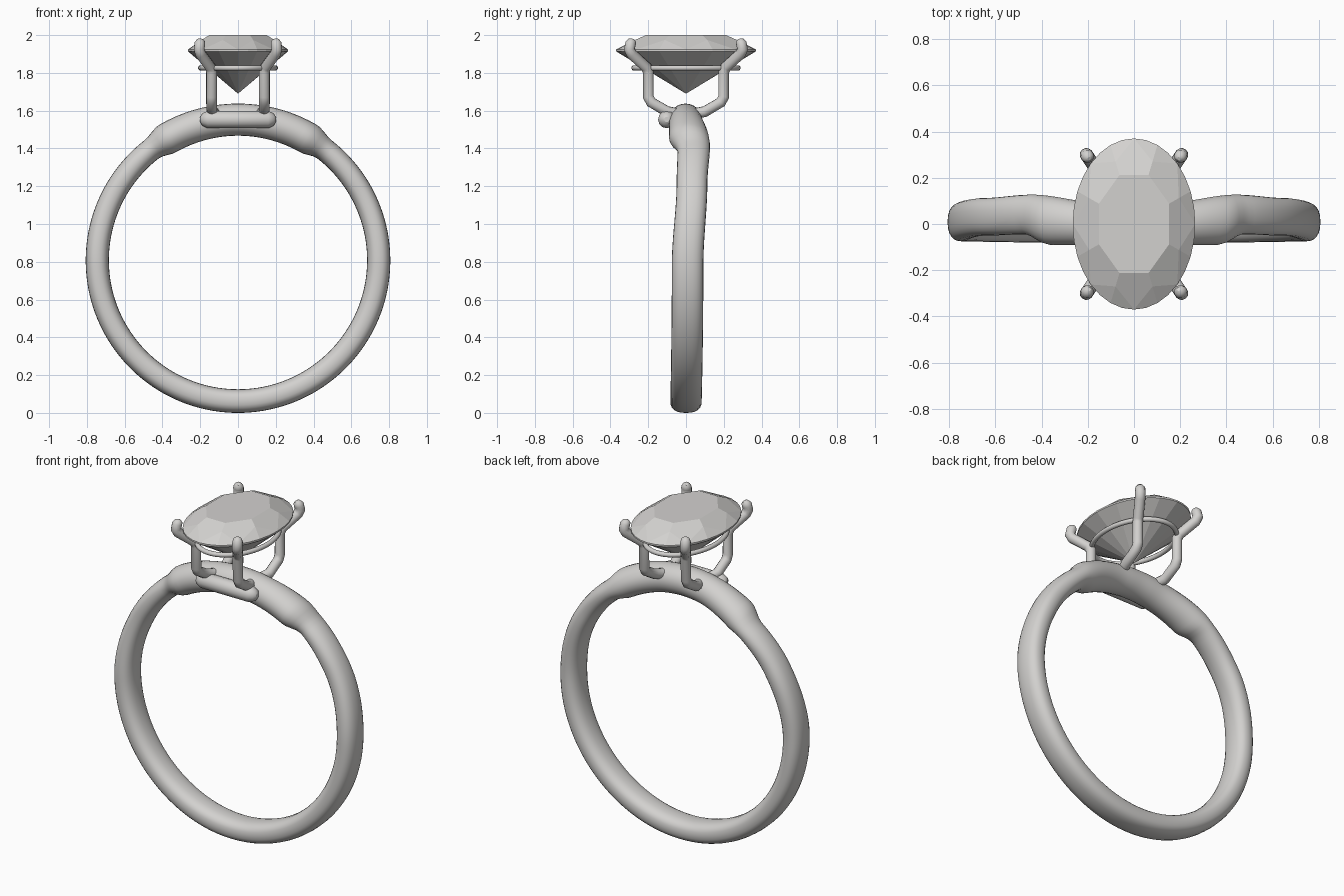
import bpy
import bmesh
from math import sin, cos, pi, radians, degrees, copysign

cube = bpy.data.objects.get("Cube")
if cube:
    bpy.data.objects.remove(cube)


def make_material(name, color):
    mat = bpy.data.materials.new(name)
    mat.use_nodes = True
    mat.diffuse_color = color
    mat.node_tree.nodes["Principled BSDF"].inputs["Base Color"].default_value = color
    return mat


GREY = make_material("light grey", (0.65, 0.64, 0.625, 1))


def add_object(name, data):
    obj = bpy.data.objects.new(name, data)
    bpy.context.collection.objects.link(obj)
    data.materials.append(GREY)
    return obj


def select_only(obj):
    bpy.ops.object.select_all(action='DESELECT')
    obj.select_set(True)
    bpy.context.view_layer.objects.active = obj


def finish_mesh(name, bm, smooth=True):
    bmesh.ops.recalc_face_normals(bm, faces=bm.faces)
    mesh = bpy.data.meshes.new(name)
    bm.to_mesh(mesh)
    bm.free()
    obj = add_object(name, mesh)
    if smooth:
        select_only(obj)
        bpy.ops.object.shade_smooth_by_angle(angle=radians(40))
    return obj


def tube(name, points, radius, taper=None, cyclic=False):
    """Round wire along a path, converted to a mesh."""
    curve = bpy.data.curves.new(name, 'CURVE')
    curve.dimensions = '3D'
    curve.bevel_depth = radius
    curve.bevel_resolution = 4
    curve.use_fill_caps = True
    spline = curve.splines.new('POLY')
    spline.points.add(len(points) - 1)
    for i, (point, co) in enumerate(zip(spline.points, points)):
        point.co = (*co, 1)
        point.radius = taper[i] if taper else 1
    spline.use_cyclic_u = cyclic
    obj = add_object(name, curve)
    select_only(obj)
    bpy.ops.object.convert(target='MESH')
    bpy.ops.object.shade_smooth_by_angle(angle=radians(60))
    return obj


def ease(keys, x):
    """Smooth value between (position, value) keys."""
    for (a, va), (b, vb) in zip(keys, keys[1:]):
        if x <= b:
            t = (x - a) / (b - a)
            return va + (vb - va) * t * t * (3 - 2 * t)
    return keys[-1][1]


# Band: one closed sweep, thicker over the bridge, stepping back at the shoulders
CENTRE_Z, RADIUS = 0.8075, 0.745
HALF_THICK = [(0, 0.085), (30, 0.085), (38, 0.061), (180, 0.0625)]
FRONT = [(0, -0.09), (29, -0.09), (39, -0.045), (58, -0.05), (92, -0.075), (180, -0.083)]
BACK = [(0, 0.085), (8, 0.087), (36, 0.127), (58, 0.113), (92, 0.092), (180, 0.083)]
STEPS, SIDES = 160, 24


def power(v, p):
    return copysign(abs(v) ** p, v)


bm = bmesh.new()
rings = []
for i in range(STEPS):
    phi = 2 * pi * i / STEPS
    angle = degrees(min(phi, 2 * pi - phi))
    thick, front, back = (ease(k, angle) for k in (HALF_THICK, FRONT, BACK))
    p = ease([(0, 1), (30, 1), (60, 0.85), (180, 0.8)], angle)
    ring = []
    for j in range(SIDES):
        a = 2 * pi * j / SIDES
        r = RADIUS + thick * power(cos(a), p)
        y = (front + back) / 2 + (back - front) / 2 * power(sin(a), p)
        ring.append(bm.verts.new((r * sin(phi), y, CENTRE_Z + r * cos(phi))))
    rings.append(ring)
for i in range(STEPS):
    a, b = rings[i], rings[(i + 1) % STEPS]
    for j in range(SIDES):
        k = (j + 1) % SIDES
        bm.faces.new((a[j], a[k], b[k], b[j]))
finish_mesh("band", bm)

# Low bar along the front of the bridge, under the front prongs
ends = [(-0.2, 0.3), (-0.19, 0.7), (-0.16, 1), (0.16, 1), (0.19, 0.7), (0.2, 0.3)]
tube("front_bar", [(x, -0.102, 1.553) for x, _ in ends], 0.046, [t for _, t in ends])

# Four prongs, mirrored from one path
PRONG = [(0.12, 0.05, 1.585), (0.138, 0.1, 1.595), (0.14, 0.185, 1.645),
         (0.14, 0.2, 1.675), (0.14, 0.2, 1.805), (0.146, 0.21, 1.83),
         (0.198, 0.288, 1.9), (0.206, 0.3, 1.925), (0.202, 0.293, 1.955),
         (0.196, 0.284, 1.971), (0.194, 0.281, 1.978)]
TAPER = [1] * 8 + [1, 0.75, 0.3]
for side, sx in (("left", 1), ("right", -1)):
    for end, sy in (("front", -1), ("back", 1)):
        tube(f"prong_{end}_{side}", [(sx * x, sy * y, z) for x, y, z in PRONG], 0.029, TAPER)

# Oval gallery wire
tube("gallery_wire",
     [(0.198 * cos(2 * pi * i / 64), 0.275 * sin(2 * pi * i / 64), 1.826) for i in range(64)],
     0.014, cyclic=True)

# Oval faceted stone: table, eight main facets, girdle triangles and pavilion
HALF_X, HALF_Y, N = 0.265, 0.37, 32
bm = bmesh.new()


def oval(count, scale, z, offset=0):
    angles = [2 * pi * (i + offset) / count for i in range(count)]
    return [bm.verts.new((HALF_X * scale * cos(a), HALF_Y * scale * sin(a), z)) for a in angles]


table = oval(8, 0.62, 2.0, 0.5)
middle = oval(8, 0.79, 1.974, 0.5)
girdle_top = oval(N, 1, 1.924)
girdle_low = oval(N, 1, 1.914)
culet = bm.verts.new((0, 0, 1.69))
bm.faces.new(table)
for k in range(8):
    g = [girdle_top[(4 * k + n) % N] for n in range(5)]
    bm.faces.new((table[k - 1], table[k], middle[k], g[0], middle[k - 1]))
    bm.faces.new((middle[k], g[2], g[1], g[0]))
    bm.faces.new((middle[k], g[4], g[3], g[2]))
for i in range(N):
    j = (i + 1) % N
    bm.faces.new((girdle_top[i], girdle_top[j], girdle_low[j], girdle_low[i]))
for i in range(0, N, 2):
    bm.faces.new((culet, girdle_low[i], girdle_low[i + 1], girdle_low[(i + 2) % N]))
finish_mesh("stone", bm, smooth=False)
